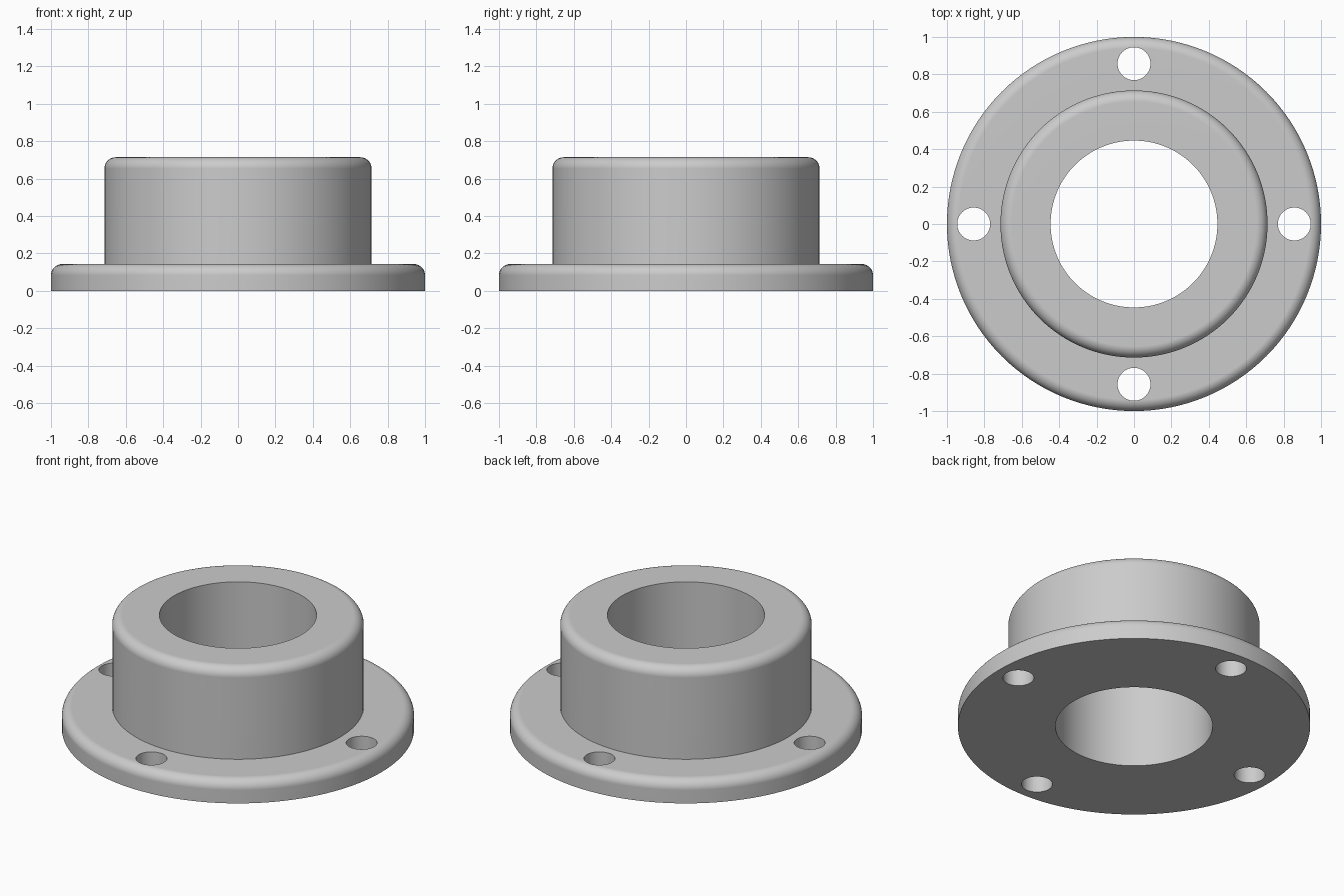
import bpy, bmesh
from math import sin, cos, pi, radians
from mathutils import Vector

cube = bpy.data.objects.get("Cube")
if cube:
    bpy.data.objects.remove(cube, do_unlink=True)

FLANGE_R, FLANGE_H = 1.0, 0.143
HUB_R, HUB_H = 0.714, 0.714
BORE_R = 0.446
FILLET = 0.06
HOLE_R, HOLE_RING = 0.088, 0.857
SEGMENTS = 128

# Plain grey metal
grey = bpy.data.materials.new("grey metal")
grey.use_nodes = True
colour = (0.6, 0.6, 0.6, 1)
grey.diffuse_color = colour
grey.node_tree.nodes["Principled BSDF"].inputs["Base Color"].default_value = colour


def rounded_corner(radius, height, steps=10):
    """Quarter-round from the vertical wall up to the flat top."""
    return [(radius - FILLET + FILLET * cos(a), height - FILLET + FILLET * sin(a))
            for a in (i * pi / 2 / steps for i in range(steps + 1))]


def lathe(name, profile):
    """Revolve a closed (radius, height) profile around z."""
    bm = bmesh.new()
    rings = []
    for i in range(SEGMENTS):
        a = 2 * pi * i / SEGMENTS
        rings.append([bm.verts.new((r * cos(a), r * sin(a), z)) for r, z in profile])
    n = len(profile)
    for i, ring in enumerate(rings):
        nxt = rings[(i + 1) % SEGMENTS]
        for j in range(n):
            k = (j + 1) % n
            bm.faces.new((ring[j], nxt[j], nxt[k], ring[k]))
    bmesh.ops.recalc_face_normals(bm, faces=bm.faces)
    mesh = bpy.data.meshes.new(name)
    bm.to_mesh(mesh)
    bm.free()
    obj = bpy.data.objects.new(name, mesh)
    bpy.context.collection.objects.link(obj)
    return obj


# Flange, hub and bore in one turned profile
profile = [(BORE_R, 0), (FLANGE_R, 0)]
profile += rounded_corner(FLANGE_R, FLANGE_H)
profile += [(HUB_R, FLANGE_H)]
profile += rounded_corner(HUB_R, HUB_H)
profile += [(BORE_R, HUB_H)]
body = lathe("flanged_hub", profile)
body.data.materials.append(grey)

# Four bolt holes, drilled with one temporary cutter
bm = bmesh.new()
for i in range(4):
    a = i * pi / 2
    drill = bmesh.ops.create_cone(bm, cap_ends=True, segments=48, radius1=HOLE_R,
                                  radius2=HOLE_R, depth=1)
    bmesh.ops.translate(bm, verts=drill["verts"],
                        vec=Vector((HOLE_RING * cos(a), HOLE_RING * sin(a), 0)))
cutter_mesh = bpy.data.meshes.new("bolt_hole_cutter")
bm.to_mesh(cutter_mesh)
bm.free()
cutter_mesh.materials.append(grey)
cutter = bpy.data.objects.new("bolt_hole_cutter", cutter_mesh)
cutter.hide_render = True
bpy.context.collection.objects.link(cutter)

drilling = body.modifiers.new("bolt_holes", "BOOLEAN")
drilling.operation = "DIFFERENCE"
drilling.solver = "EXACT"
drilling.object = cutter

bpy.ops.object.select_all(action="DESELECT")
body.select_set(True)
bpy.context.view_layer.objects.active = body
bpy.ops.object.modifier_apply(modifier=drilling.name)
bpy.data.objects.remove(cutter, do_unlink=True)

# Smooth curved walls, crisp rims, clean flats
bpy.ops.object.shade_smooth_by_angle(angle=radians(30))
weighted = body.modifiers.new("clean_flats", "WEIGHTED_NORMAL")
weighted.keep_sharp = True
